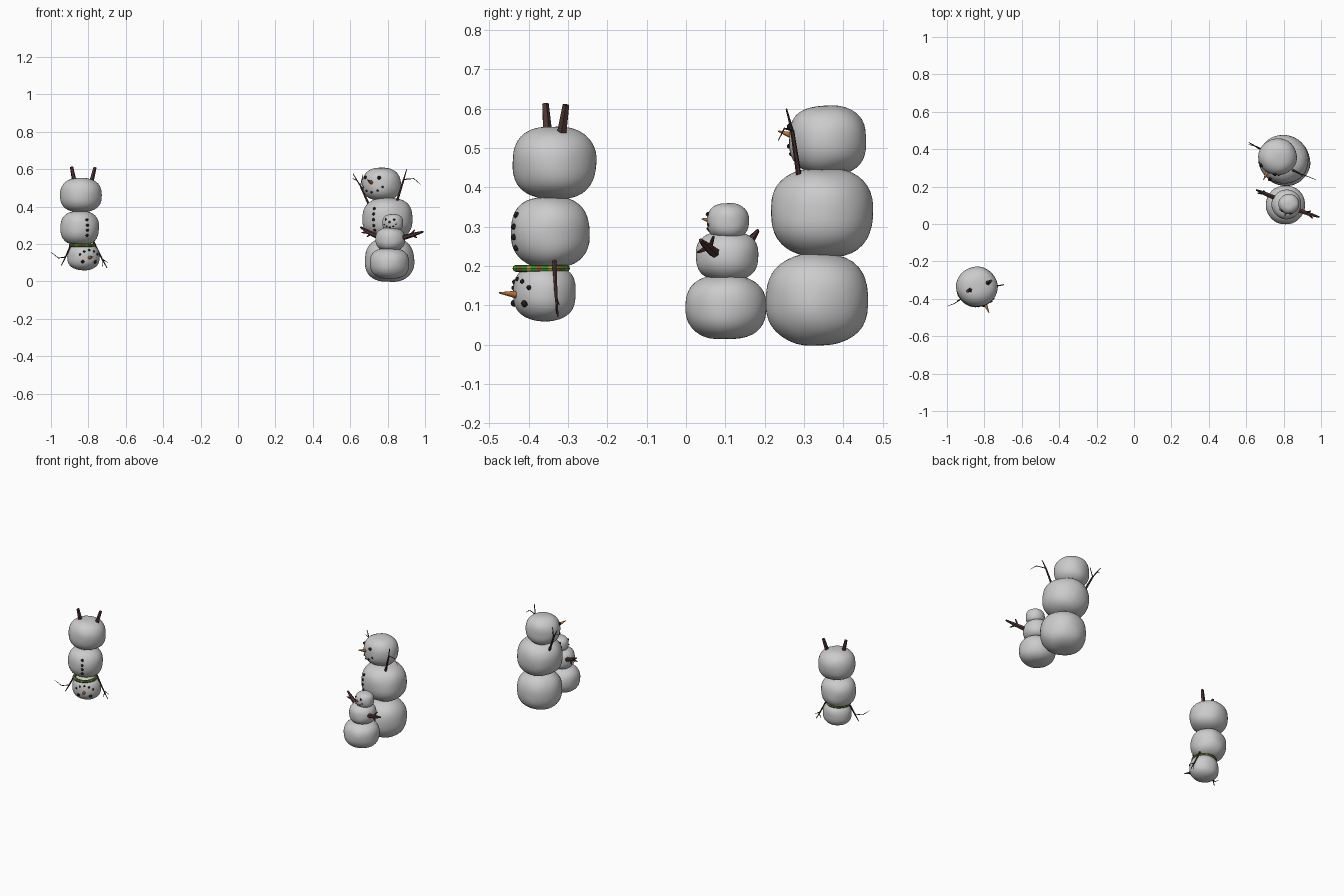
import bpy, bmesh, math
from mathutils import Vector, Matrix, noise

if "Cube" in bpy.data.objects:
    bpy.data.objects.remove(bpy.data.objects["Cube"])


def material(name, rgb):
    m = bpy.data.materials.new(name)
    m.use_nodes = True
    m.diffuse_color = (*rgb, 1)
    m.node_tree.nodes["Principled BSDF"].inputs["Base Color"].default_value = (*rgb, 1)
    return m


SNOW = material("snow", (0.6, 0.6, 0.61))
COAL = material("coal", (0.01, 0.01, 0.01))
CARROT = material("carrot", (0.5, 0.18, 0.05))
WOOD = material("dark wood", (0.075, 0.035, 0.03))
GREEN = material("scarf green", (0.04, 0.3, 0.03))
RED = material("scarf red", (0.5, 0.06, 0.03))
YELLOW = material("scarf yellow", (0.55, 0.35, 0.04))


def finish(name, bm, mat, angle=60):
    me = bpy.data.meshes.new(name)
    bm.to_mesh(me)
    bm.free()
    me.materials.append(mat)
    ob = bpy.data.objects.new(name, me)
    bpy.context.collection.objects.link(ob)
    bpy.ops.object.select_all(action='DESELECT')
    ob.select_set(True)
    bpy.context.view_layer.objects.active = ob
    bpy.ops.object.shade_smooth_by_angle(angle=math.radians(angle))
    return ob


class Ball:
    """Lumpy, slightly squared ball of packed snow."""

    def __init__(self, name, centre, radii):
        self.c, self.r = Vector(centre), radii
        bm = bmesh.new()
        bmesh.ops.create_icosphere(bm, subdivisions=4, radius=1)
        for v in bm.verts:
            v.co = self.surface(v.co)
        finish(name, bm, SNOW)

    def surface(self, d):
        a, b, c = self.r
        flat = math.hypot(d.x / a, d.y / b)
        t = (flat ** 2.5 + abs(d.z / c) ** 2.5) ** (-0.4)
        lump = 1 + 0.03 * noise.noise(d.normalized() * 1.5 + self.c * 7)
        return self.c + d * t * lump

    def spot(self, facing, turn, lift):
        a, e = math.radians(facing + turn), math.radians(lift)
        return self.surface(Vector((math.cos(a) * math.cos(e),
                                    math.sin(a) * math.cos(e), math.sin(e))))


def pebbles(name, points, size):
    bm = bmesh.new()
    for p in points:
        bmesh.ops.create_icosphere(bm, subdivisions=2, radius=size,
                                   matrix=Matrix.Translation(p))
    finish(name, bm, COAL)


def sticks(name, parts, mat=WOOD, sides=6):
    """Tapered rods, each given as start, end, start radius, end radius."""
    bm = bmesh.new()
    for a, b, r1, r2 in parts:
        a, b = Vector(a), Vector(b)
        d = b - a
        m = Matrix.Translation((a + b) / 2) @ d.to_track_quat('Z', 'Y').to_matrix().to_4x4()
        bmesh.ops.create_cone(bm, cap_ends=True, segments=sides, radius1=r1,
                              radius2=r2, depth=d.length, matrix=m)
    finish(name, bm, mat, 40)


def face(who, head, facing, up, eye, dot, lift, nose_tip, nose_r):
    pebbles(who + "_eyes", [head.spot(facing, t, up * lift) for t in (-27, 27)], eye)
    mouth = [(-38, -9), (-21, -20), (0, -25), (21, -20), (38, -9)]
    pebbles(who + "_mouth", [head.spot(facing, t, up * e) for t, e in mouth], dot)
    base = head.spot(facing, 0, up * 4)
    base = base.lerp(head.c, 0.12)
    sticks(who + "_nose", [(base, nose_tip, nose_r, nose_r * 0.15)], CARROT, 10)


# Large snowman
Ball("large_base", (0.81, 0.333, 0.115), (0.132, 0.13, 0.117))
body = Ball("large_body", (0.8, 0.345, 0.335), (0.135, 0.13, 0.113))
head = Ball("large_head", (0.768, 0.36, 0.52), (0.103, 0.098, 0.088))
face("large", head, 235, 1, 0.01, 0.006, 20, (0.692, 0.235, 0.543), 0.012)
pebbles("large_buttons", [body.spot(235, 0, e) for e in (24, 11, -2, -16, -27)], 0.008)
sticks("large_right_arm", [
    ((0.7, 0.39, 0.41), (0.655, 0.412, 0.51), 0.007, 0.005),
    ((0.655, 0.412, 0.51), (0.615, 0.435, 0.575), 0.004, 0.002),
    ((0.655, 0.412, 0.51), (0.668, 0.405, 0.57), 0.003, 0.002),
    ((0.638, 0.42, 0.54), (0.612, 0.425, 0.55), 0.003, 0.001)])
sticks("large_left_arm", [
    ((0.85, 0.287, 0.43), (0.886, 0.27, 0.545), 0.007, 0.005),
    ((0.886, 0.27, 0.545), (0.902, 0.255, 0.6), 0.004, 0.002),
    ((0.886, 0.27, 0.545), (0.94, 0.25, 0.55), 0.003, 0.002),
    ((0.94, 0.25, 0.55), (0.975, 0.235, 0.52), 0.002, 0.001)])

# Small snowman
Ball("small_base", (0.81, 0.102, 0.096), (0.106, 0.104, 0.082))
Ball("small_body", (0.815, 0.105, 0.225), (0.079, 0.08, 0.064))
head = Ball("small_head", (0.828, 0.107, 0.313), (0.056, 0.053, 0.047))
face("small", head, 251, 1, 0.006, 0.004, 20, (0.805, 0.04, 0.32), 0.008)
sticks("small_right_arm", [
    ((0.765, 0.135, 0.235), (0.705, 0.16, 0.26), 0.014, 0.012),
    ((0.705, 0.16, 0.26), (0.655, 0.182, 0.29), 0.012, 0.005),
    ((0.705, 0.16, 0.26), (0.66, 0.165, 0.262), 0.008, 0.003),
    ((0.715, 0.155, 0.255), (0.69, 0.18, 0.24), 0.007, 0.003)])
sticks("small_left_arm", [
    ((0.87, 0.078, 0.23), (0.93, 0.056, 0.248), 0.014, 0.012),
    ((0.93, 0.056, 0.248), (0.99, 0.037, 0.266), 0.012, 0.005),
    ((0.93, 0.056, 0.248), (0.955, 0.03, 0.235), 0.008, 0.003),
    ((0.92, 0.06, 0.245), (0.945, 0.07, 0.275), 0.007, 0.003)])

# Upside-down snowman
Ball("flipped_base", (-0.84, -0.335, 0.462), (0.111, 0.106, 0.092))
body = Ball("flipped_body", (-0.846, -0.345, 0.286), (0.103, 0.1, 0.091))
head = Ball("flipped_head", (-0.826, -0.36, 0.132), (0.086, 0.08, 0.072))
face("flipped", head, 294, -1, 0.009, 0.006, 19, (-0.775, -0.475, 0.132), 0.011)
pebbles("flipped_buttons", [body.spot(294, 0, e) for e in (25, 8, -7, -23)], 0.008)
sticks("flipped_legs", [
    ((-0.874, -0.352, 0.53), (-0.89, -0.358, 0.613), 0.013, 0.009),
    ((-0.785, -0.317, 0.53), (-0.765, -0.305, 0.61), 0.013, 0.009)], sides=5)
sticks("flipped_right_arm", [
    ((-0.885, -0.38, 0.215), (-0.922, -0.4, 0.13), 0.006, 0.004),
    ((-0.922, -0.4, 0.13), (-0.945, -0.41, 0.085), 0.004, 0.002),
    ((-0.922, -0.4, 0.13), (-0.96, -0.425, 0.125), 0.003, 0.002),
    ((-0.96, -0.425, 0.125), (-1.0, -0.44, 0.157), 0.002, 0.001)])
sticks("flipped_left_arm", [
    ((-0.775, -0.335, 0.215), (-0.727, -0.33, 0.12), 0.006, 0.004),
    ((-0.727, -0.33, 0.12), (-0.7, -0.326, 0.072), 0.004, 0.002),
    ((-0.727, -0.33, 0.12), (-0.695, -0.322, 0.1), 0.003, 0.001),
    ((-0.722, -0.33, 0.115), (-0.725, -0.33, 0.08), 0.003, 0.001)])

# Striped knitted scarf around the neck
bpy.ops.mesh.primitive_torus_add(major_segments=48, minor_segments=8, major_radius=0.064,
                                 minor_radius=0.009, location=(-0.832, -0.368, 0.194))
scarf = bpy.context.object
scarf.name = "flipped_scarf"
for m in (GREEN, YELLOW, RED):
    scarf.data.materials.append(m)
for p in scarf.data.polygons:
    step = int((math.atan2(p.center.y, p.center.x) + math.pi) / math.tau * 48)
    p.material_index = (0, 0, 1, 0, 0, 2)[step % 6]
bpy.ops.object.shade_smooth_by_angle()
